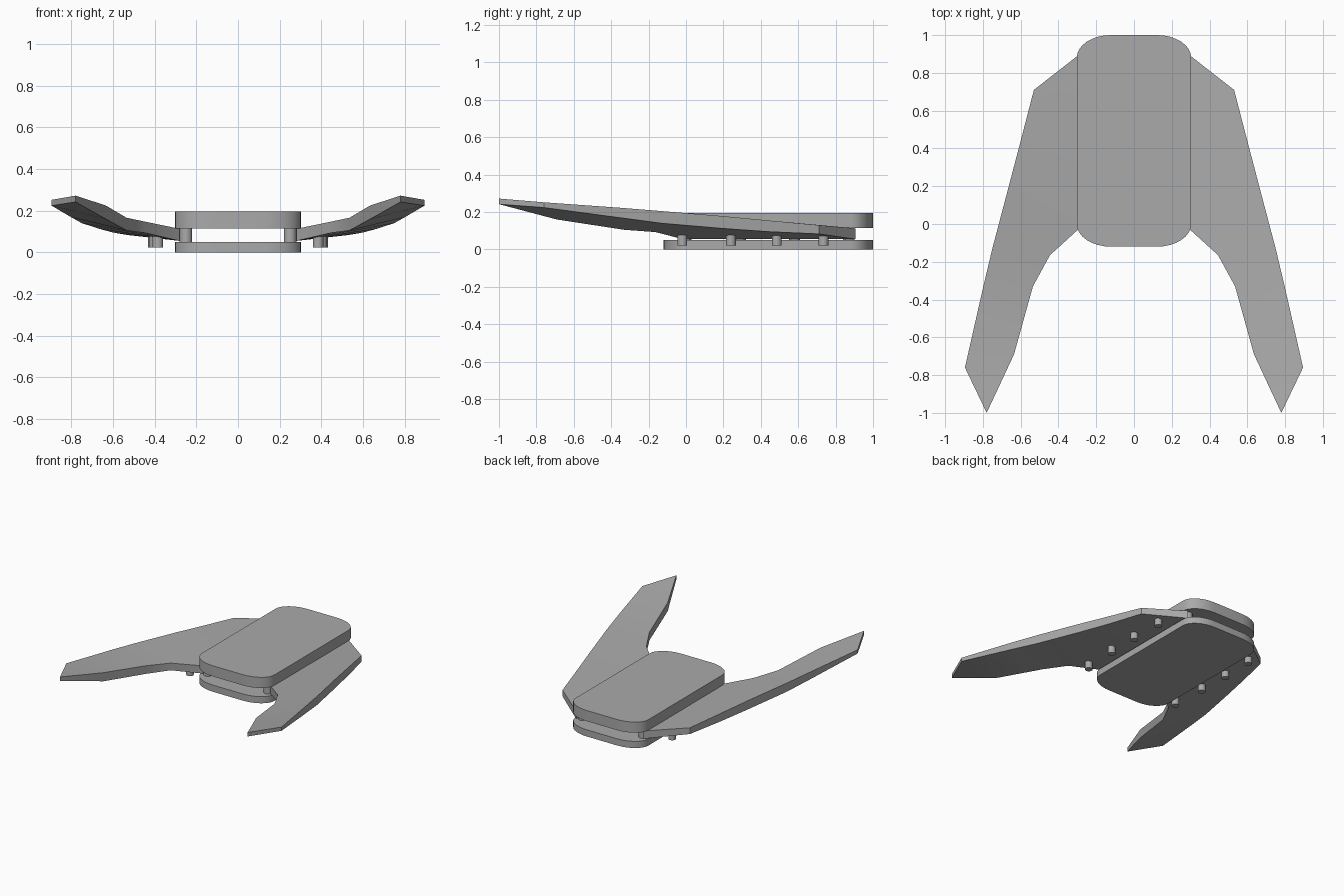
import bpy, bmesh, math

old = bpy.data.objects.get("Cube")
if old:
    bpy.data.objects.remove(old, do_unlink=True)

grey = bpy.data.materials.new("plain grey")
grey.use_nodes = True
colour = (0.4, 0.4, 0.4, 1)
grey.diffuse_color = colour
grey.node_tree.nodes["Principled BSDF"].inputs["Base Color"].default_value = colour


def finish(name, bm):
    bmesh.ops.recalc_face_normals(bm, faces=bm.faces)
    mesh = bpy.data.meshes.new(name)
    bm.to_mesh(mesh)
    bm.free()
    mesh.materials.append(grey)
    ob = bpy.data.objects.new(name, mesh)
    bpy.context.collection.objects.link(ob)
    bpy.ops.object.select_all(action="DESELECT")
    ob.select_set(True)
    bpy.context.view_layer.objects.active = ob
    bpy.ops.object.shade_smooth_by_angle(angle=math.radians(30))
    return ob


def plate(name, z0, z1):
    # rectangle with elliptical corners, extruded upwards
    bm = bmesh.new()
    ring = []
    for i, (sx, sy) in enumerate([(1, 1), (-1, 1), (-1, -1), (1, -1)]):
        for k in range(9):
            a = math.pi / 2 * (i + k / 8)
            ring.append(bm.verts.new((sx * 0.123 + 0.18 * math.cos(a),
                                      0.44 + sy * 0.44 + 0.12 * math.sin(a), z0)))
    face = bm.faces.new(ring)
    top = bmesh.ops.extrude_face_region(bm, geom=[face], use_keep_orig=True)["geom"]
    for v in top:
        if isinstance(v, bmesh.types.BMVert):
            v.co.z = z1
    return finish(name, bm)


def pin(name, x, y, z0, z1, radius):
    bm = bmesh.new()
    bmesh.ops.create_cone(bm, cap_ends=True, segments=20, radius1=radius,
                          radius2=radius, depth=z1 - z0)
    bmesh.ops.translate(bm, verts=bm.verts, vec=(x, y, (z0 + z1) / 2))
    return finish(name, bm)


# Wing sections: inner and outer edge points as (x, y, underside z, top z)
INNER = [(0.28, 0.905, 0.055, 0.113), (0.28, 0.45, 0.055, 0.113),
         (0.28, -0.015, 0.055, 0.113), (0.445, -0.165, 0.093, 0.147),
         (0.535, -0.33, 0.105, 0.166), (0.635, -0.69, 0.16, 0.225),
         (0.78, -1.0, 0.242, 0.272)]
OUTER = [(0.53, 0.71, 0.083, 0.13), (0.60, 0.44, 0.095, 0.155),
         (0.663, 0.2, 0.112, 0.178), (0.75, -0.13, 0.14, 0.205),
         (0.80, -0.34, 0.168, 0.222), (0.895, -0.76, 0.224, 0.252)]


def wing(name, side):
    bm = bmesh.new()

    def edge(points, level):
        return [bm.verts.new((side * p[0], p[1], p[level])) for p in points]

    in_low, in_top = edge(INNER, 2), edge(INNER, 3)
    out_low, out_top = edge(OUTER, 2), edge(OUTER, 3)
    for inner, outer in ((in_low, out_low), (in_top, out_top)):
        for i in range(len(OUTER) - 1):
            bm.faces.new((inner[i], outer[i], outer[i + 1], inner[i + 1]))
        bm.faces.new((inner[-2], outer[-1], inner[-1]))
    low, top = in_low + out_low[::-1], in_top + out_top[::-1]
    for i in range(len(low)):
        j = (i + 1) % len(low)
        bm.faces.new((low[i], low[j], top[j], top[i]))
    return finish(name, bm)


# Body plates
plate("bottom_plate", 0, 0.05)
plate("top_plate", 0.115, 0.195)

# Wings, spacers between the plates and pegs under the wings
for label, side in (("left", 1), ("right", -1)):
    wing(label + "_wing", side)
    for i, y in enumerate((0.0, 0.29, 0.58, 0.87)):
        pin(f"{label}_spacer_{i + 1}", side * 0.25, y, 0.04, 0.125, 0.03)
    for i, (x, y) in enumerate(((0.385, -0.02), (0.40, 0.24), (0.405, 0.485), (0.40, 0.735))):
        pin(f"{label}_peg_{i + 1}", side * x, y, 0.022, 0.09, 0.026)
